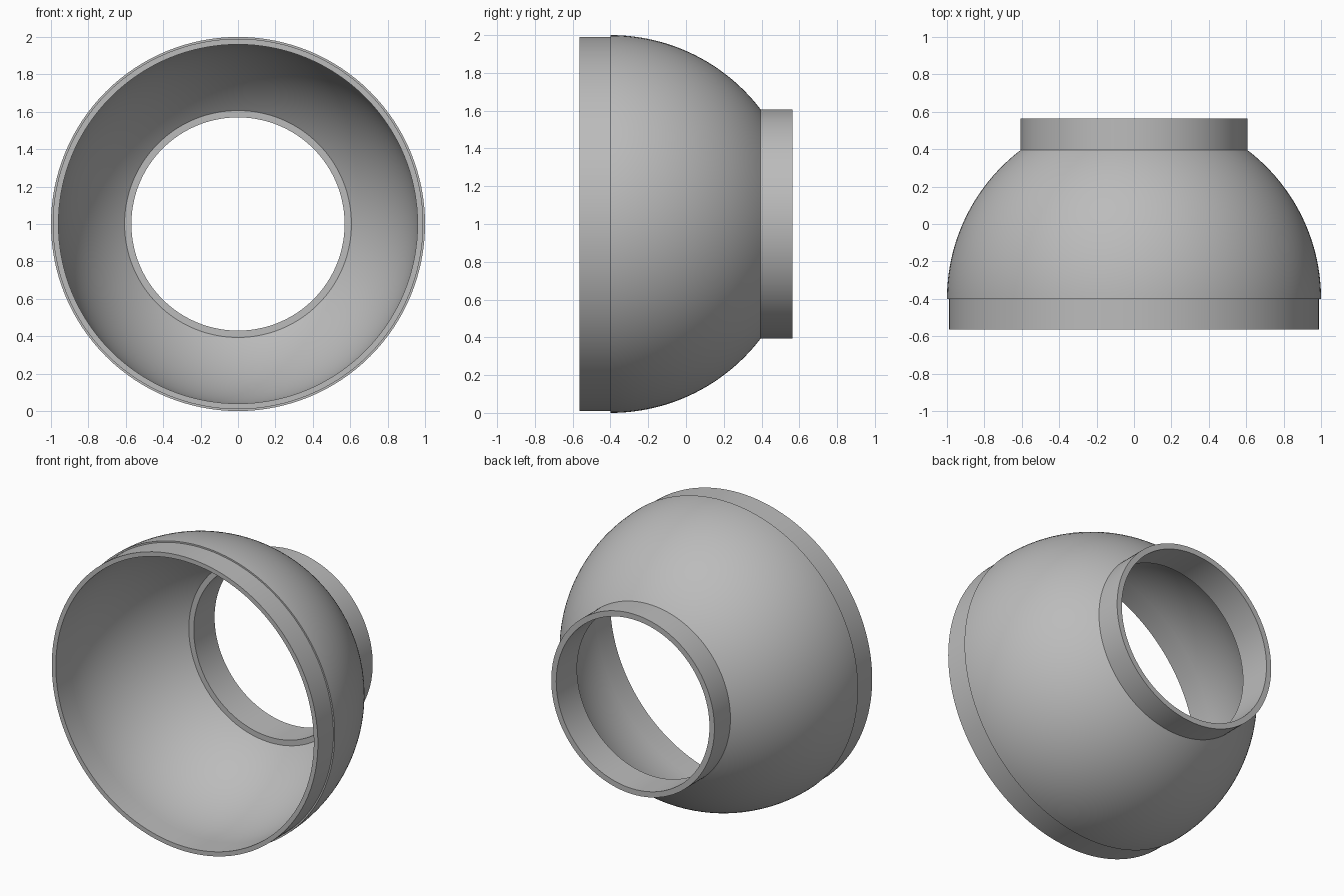
import bpy
import bmesh
from math import pi, sin, cos, asin, radians
from mathutils import Vector

STEPS = 128

cube = bpy.data.objects.get("Cube")
if cube:
    bpy.data.objects.remove(cube, do_unlink=True)

grey = bpy.data.materials.new("light grey")
grey.use_nodes = True
colour = (0.5, 0.5, 0.5, 1)
grey.diffuse_color = colour
grey.node_tree.nodes["Principled BSDF"].inputs["Base Color"].default_value = colour


def lathe(name, profile):
    """Revolve a closed (radius, y) profile around the front-to-back axis."""
    bm = bmesh.new()
    verts = [bm.verts.new((r, y, 0)) for r, y in profile]
    edges = [bm.edges.new((v, verts[i - 1])) for i, v in enumerate(verts)]
    bmesh.ops.spin(bm, geom=verts + edges, cent=(0, 0, 0), axis=(0, 1, 0),
                   angle=2 * pi, steps=STEPS, use_duplicate=False)
    bmesh.ops.remove_doubles(bm, verts=bm.verts[:], dist=0.0001)
    bmesh.ops.recalc_face_normals(bm, faces=bm.faces[:])
    bmesh.ops.translate(bm, verts=bm.verts[:], vec=Vector((0, 0, 1)))
    mesh = bpy.data.meshes.new(name)
    bm.to_mesh(mesh)
    bm.free()
    mesh.materials.append(grey)
    obj = bpy.data.objects.new(name, mesh)
    bpy.context.collection.objects.link(obj)
    bpy.ops.object.select_all(action='DESELECT')
    obj.select_set(True)
    bpy.context.view_layer.objects.active = obj
    bpy.ops.object.shade_smooth_by_angle(angle=radians(30))
    return obj


def tube(name, inner, outer, front, back):
    return lathe(name, [(inner, front), (outer, front), (outer, back), (inner, back)])


def dome_arc(radius, centre, end_radius, count=32):
    """Sphere arc from its equator up to the ring of end_radius."""
    sweep = pi / 2 - asin(end_radius / radius)
    angles = [sweep * i / count for i in range(count + 1)]
    return [(radius * cos(a), centre + radius * sin(a)) for a in angles]


# Wide collar at the front opening
tube("front_collar", 0.96, 0.99, -0.565, -0.4)

# Hollow truncated dome
outer_wall = dome_arc(1.0, -0.4, 0.6)
inner_wall = dome_arc(0.96, -0.4, 0.6)
lathe("dome_shell", outer_wall + inner_wall[::-1])

# Narrow neck at the back, reaching through the dome wall
tube("back_neck", 0.57, 0.607, 0.344, 0.565)
